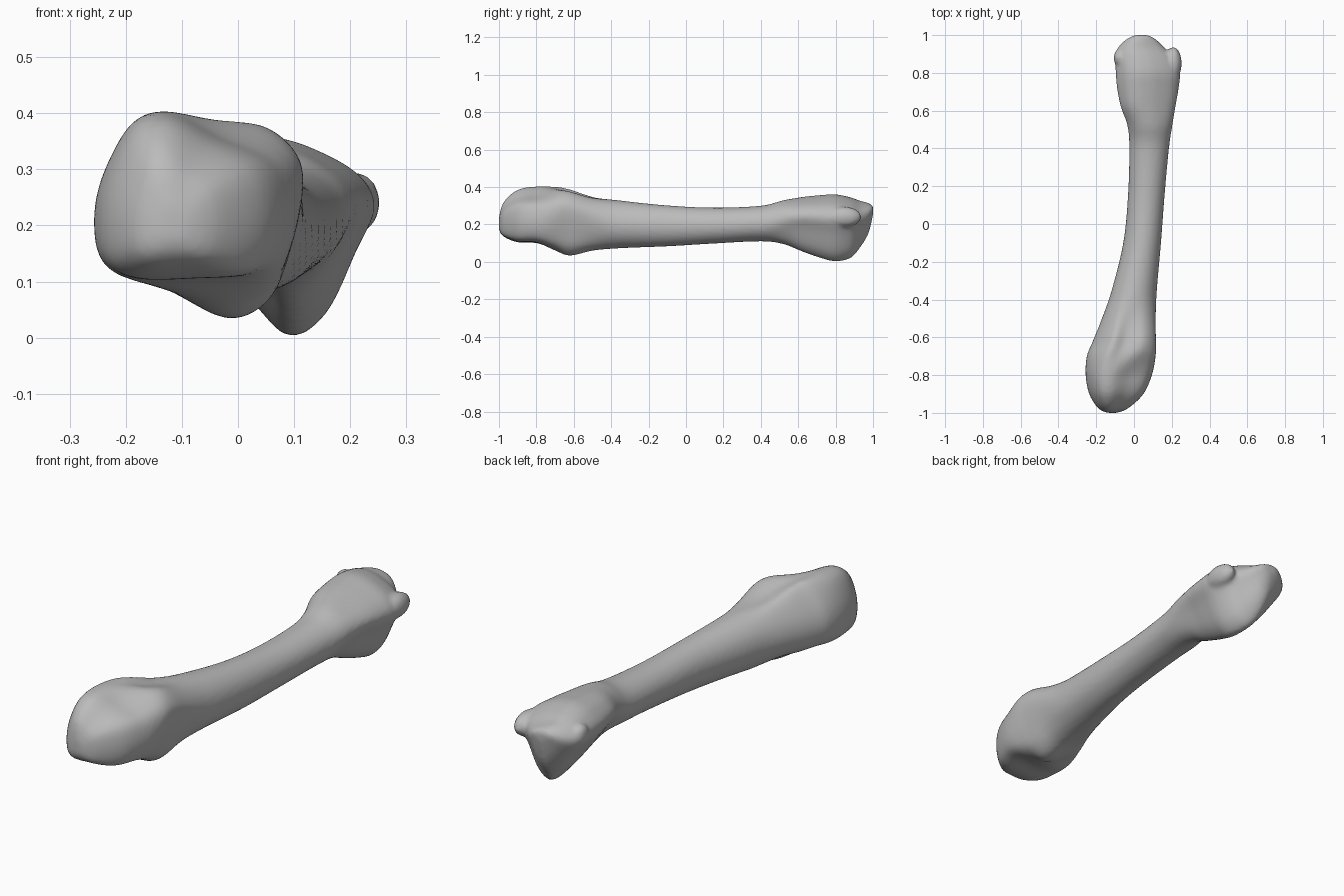
import bpy, bmesh, math
from mathutils import Vector

if "Cube" in bpy.data.objects:
    bpy.data.objects.remove(bpy.data.objects["Cube"])

bone_grey = bpy.data.materials.new("bone_grey")
bone_grey.use_nodes = True
color = (0.5, 0.5, 0.5, 1)
bone_grey.diffuse_color = color
bone_grey.node_tree.nodes["Principled BSDF"].inputs["Base Color"].default_value = color

# Stations along the bone: y, left and right limits, bottom and top limits
STATIONS = [
    (-1, -.14, -.09, .17, .24), (-.975, -.19, -.03, .135, .32),
    (-.9, -.237, .05, .105, .385), (-.8, -.256, .095, .1, .403),
    (-.7, -.25, .115, .06, .405), (-.62, -.218, .116, .033, .388),
    (-.5, -.17, .115, .06, .352), (-.35, -.118, .121, .073, .328),
    (-.1, -.057, .143, .083, .302), (.15, -.032, .162, .098, .29),
    (.4, -.025, .185, .11, .3), (.52, -.035, .203, .095, .33),
    (.62, -.07, .22, .055, .347), (.72, -.09, .237, .02, .357),
    (.8, -.097, .243, .002, .361), (.88, -.1, .215, .02, .345),
    (.93, -.088, .165, .075, .327), (.975, -.045, .12, .15, .315),
    (1, 0, .08, .25, .302),
]

# Cross-sections in a unit box, clockwise from the middle of the left side
HEAD = [(0, .4), (.06, .68), (.2, .95), (.4, 1), (.65, .85), (.92, .7),
        (1, .45), (.97, .18), (.85, .03), (.55, 0), (.2, 0), (.03, .12)]
NECK = [(0, .5), (.08, .75), (.3, 1), (.52, .95), (.78, .97), (.95, .85),
        (1, .68), (.93, .35), (.82, .1), (.6, 0), (.3, .15), (.07, .28)]
BASE = [(0, .72), (.12, .92), (.3, 1), (.45, 1), (.65, .95), (.9, .82),
        (1, .65), (.9, .42), (.75, .12), (.57, 0), (.42, .12), (.2, .4)]
SHAFT = [(.5 - .5 * math.cos(k * math.pi / 6), .5 + .5 * math.sin(k * math.pi / 6))
         for k in range(12)]


def spline(a, b, c, d, t):
    """Smooth curve from b to c, for tuples of any length."""
    return tuple(q + .5 * t * (r - p + t * (2 * p - 5 * q + 4 * r - s
                 + t * (3 * (q - r) + s - p))) for p, q, r, s in zip(a, b, c, d))


def smooth_section(points, steps=5):
    n = len(points)
    ring = [spline(*(points[(i + k) % n] for k in (-1, 0, 1, 2)), j / steps)
            for i in range(n) for j in range(steps)]
    lo = [min(p[a] for p in ring) for a in (0, 1)]
    hi = [max(p[a] for p in ring) for a in (0, 1)]
    return [tuple((p[a] - lo[a]) / (hi[a] - lo[a]) for a in (0, 1)) for p in ring]


head, neck, shaft, base = map(smooth_section, (HEAD, NECK, SHAFT, BASE))
KEYS = [(-2, head), (-.82, head), (-.62, neck), (-.35, shaft),
        (.4, shaft), (.65, base), (2, base)]


def section_at(y):
    for (y0, s0), (y1, s1) in zip(KEYS, KEYS[1:]):
        if y <= y1:
            t = (y - y0) / (y1 - y0)
            t = t * t * (3 - 2 * t)
            return [(p[0] + (q[0] - p[0]) * t, p[1] + (q[1] - p[1]) * t)
                    for p, q in zip(s0, s1)]


# Main body lofted through the stations
bm = bmesh.new()
rows, last, steps = [], len(STATIONS) - 1, 5
for i in range(last):
    near = [STATIONS[min(max(i + k, 0), last)] for k in (-1, 0, 1, 2)]
    rows += [spline(*near, j / steps) for j in range(steps)]
rows.append(STATIONS[-1])
rings = [[bm.verts.new((x0 + (x1 - x0) * u, y, z0 + (z1 - z0) * v))
          for u, v in section_at(y)] for y, x0, x1, z0, z1 in rows]
for a, b in zip(rings, rings[1:]):
    for k in range(len(a)):
        m = (k + 1) % len(a)
        bm.faces.new((a[k], a[m], b[m], b[k]))
bm.faces.new(rings[0])
bm.faces.new(rings[-1])


# Rounded lumps: side flange and small knob on the far end
def lump(center, radii):
    made = bmesh.ops.create_icosphere(bm, subdivisions=3, radius=1)
    for v in made["verts"]:
        v.co = Vector(center) + Vector([c * r for c, r in zip(v.co, radii)])


lump((.208, .85, .24), (.045, .088, .055))
lump((-.078, .88, .27), (.03, .045, .05))
bmesh.ops.recalc_face_normals(bm, faces=bm.faces)

mesh = bpy.data.meshes.new("bone")
bm.to_mesh(mesh)
bm.free()
bone = bpy.data.objects.new("bone", mesh)
bpy.context.collection.objects.link(bone)
mesh.materials.append(bone_grey)

# Fuse the lumps into the body and soften the joins
fuse = bone.modifiers.new("fuse", "REMESH")
fuse.mode = "VOXEL"
fuse.voxel_size = .011
fuse.use_smooth_shade = True
soften = bone.modifiers.new("soften", "SMOOTH")
soften.factor = .5
soften.iterations = 4
